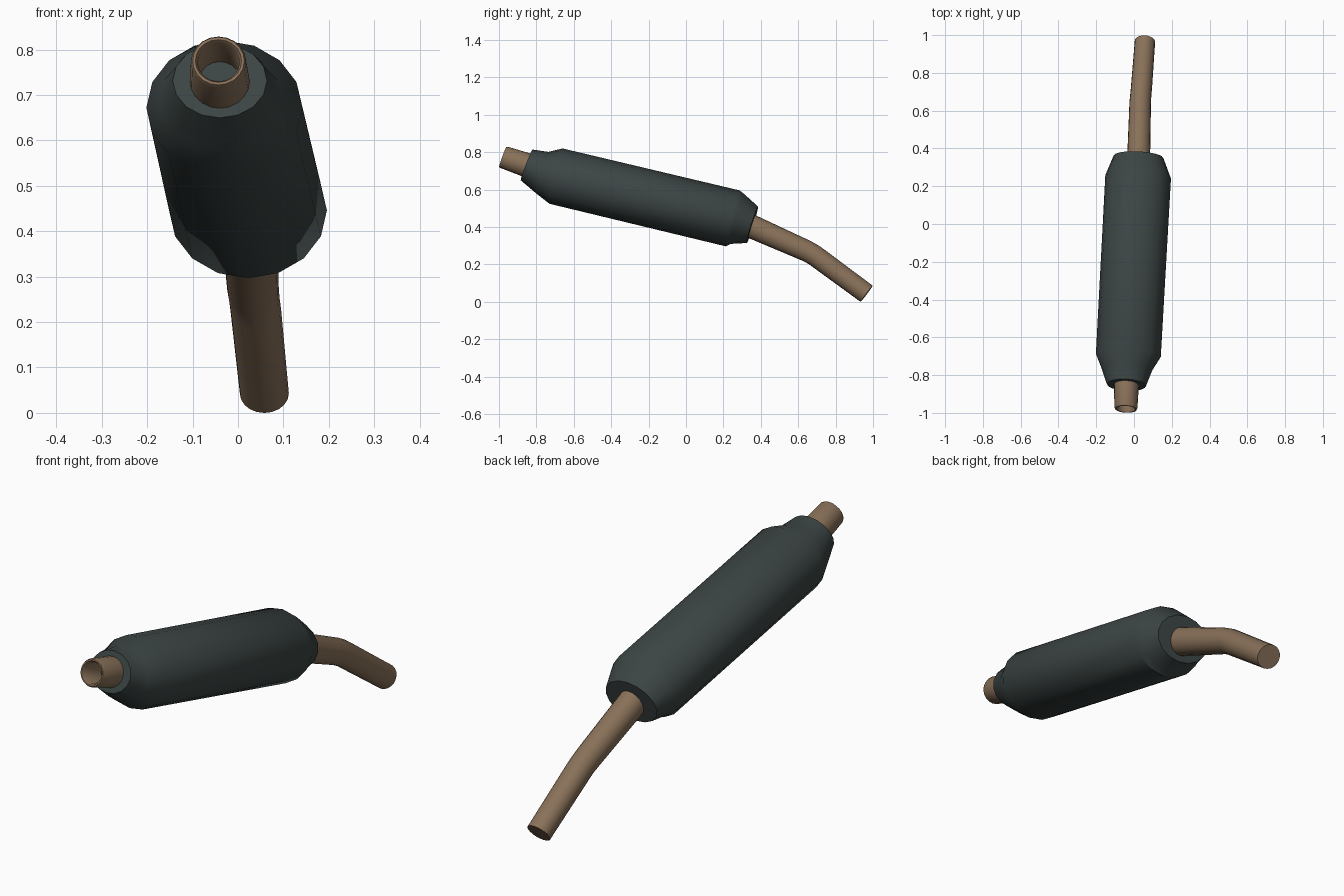
import bpy, bmesh
from math import sin, cos, pi, radians
from mathutils import Vector

cube = bpy.data.objects.get("Cube")
if cube:
    bpy.data.objects.remove(cube, do_unlink=True)


def make_material(name, rgb):
    mat = bpy.data.materials.new(name)
    mat.use_nodes = True
    mat.diffuse_color = (*rgb, 1)
    mat.node_tree.nodes["Principled BSDF"].inputs["Base Color"].default_value = (*rgb, 1)
    return mat


dark_steel = make_material("dark_steel", (0.045, 0.06, 0.058))
bronze = make_material("bronze", (0.25, 0.165, 0.1))


def loft(name, sections, sides, mat, cap_start=True, cap_end=True):
    """Skin tilted elliptical sections: (centre, half width, half height, tilt)."""
    bm = bmesh.new()
    rings = []
    for centre, rx, rz, tilt in sections:
        t = radians(tilt)
        side = Vector((1, -0.05, 0)).normalized()
        up = Vector((0, sin(t), cos(t)))
        ring = []
        for i in range(sides):
            a = 2 * pi * i / sides
            ring.append(bm.verts.new(Vector(centre) + side * rx * cos(a) + up * rz * sin(a)))
        rings.append(ring)
    for a, b in zip(rings, rings[1:]):
        for i in range(sides):
            j = (i + 1) % sides
            bm.faces.new((a[i], a[j], b[j], b[i]))
    if cap_start:
        bm.faces.new(rings[0])
    if cap_end:
        bm.faces.new(rings[-1])
    bmesh.ops.recalc_face_normals(bm, faces=bm.faces)
    mesh = bpy.data.meshes.new(name)
    bm.to_mesh(mesh)
    bm.free()
    mesh.materials.append(mat)
    obj = bpy.data.objects.new(name, mesh)
    bpy.context.collection.objects.link(obj)
    bpy.ops.object.select_all(action='DESELECT')
    obj.select_set(True)
    bpy.context.view_layer.objects.active = obj
    bpy.ops.object.shade_smooth_by_angle(angle=radians(35))
    return obj


# Canister with tapered shoulders and offset end collars
loft("muffler_body", [
    ((-0.04, -0.852, 0.732), 0.104, 0.088, 21),
    ((-0.038, -0.768, 0.69), 0.135, 0.116, 16),
    ((-0.03, -0.695, 0.672), 0.172, 0.152, 13.3),
    ((0.022, 0.25, 0.446), 0.174, 0.154, 14),
    ((0.022, 0.275, 0.443), 0.164, 0.138, 15),
    ((0.024, 0.355, 0.412), 0.132, 0.102, 17),
], 16, dark_steel)

# Hollow outlet: outer wall, rounded rim, then inner bore back to the body
tip = Vector((-0.043, -0.98, 0.775))
root = Vector((-0.04, -0.845, 0.729))
inward = (root - tip).normalized()
loft("outlet_pipe", [
    (root + inward * 0.02, 0.067, 0.066, 20),
    (tip + inward * 0.008, 0.061, 0.06, 20),
    (tip, 0.057, 0.056, 20),
    (tip, 0.051, 0.05, 20),
    (tip + inward * 0.008, 0.046, 0.045, 20),
    (root, 0.046, 0.045, 20),
], 20, bronze, cap_start=False, cap_end=False)

# Bent inlet pipe with a closed far end
loft("inlet_pipe", [
    ((0.024, 0.33, 0.412), 0.061, 0.064, 19),
    ((0.033, 0.645, 0.272), 0.057, 0.057, 25),
    ((0.036, 0.685, 0.25), 0.056, 0.056, 30),
    ((0.039, 0.715, 0.228), 0.056, 0.056, 35),
    ((0.058, 0.966, 0.043), 0.054, 0.054, 37),
], 20, bronze)
